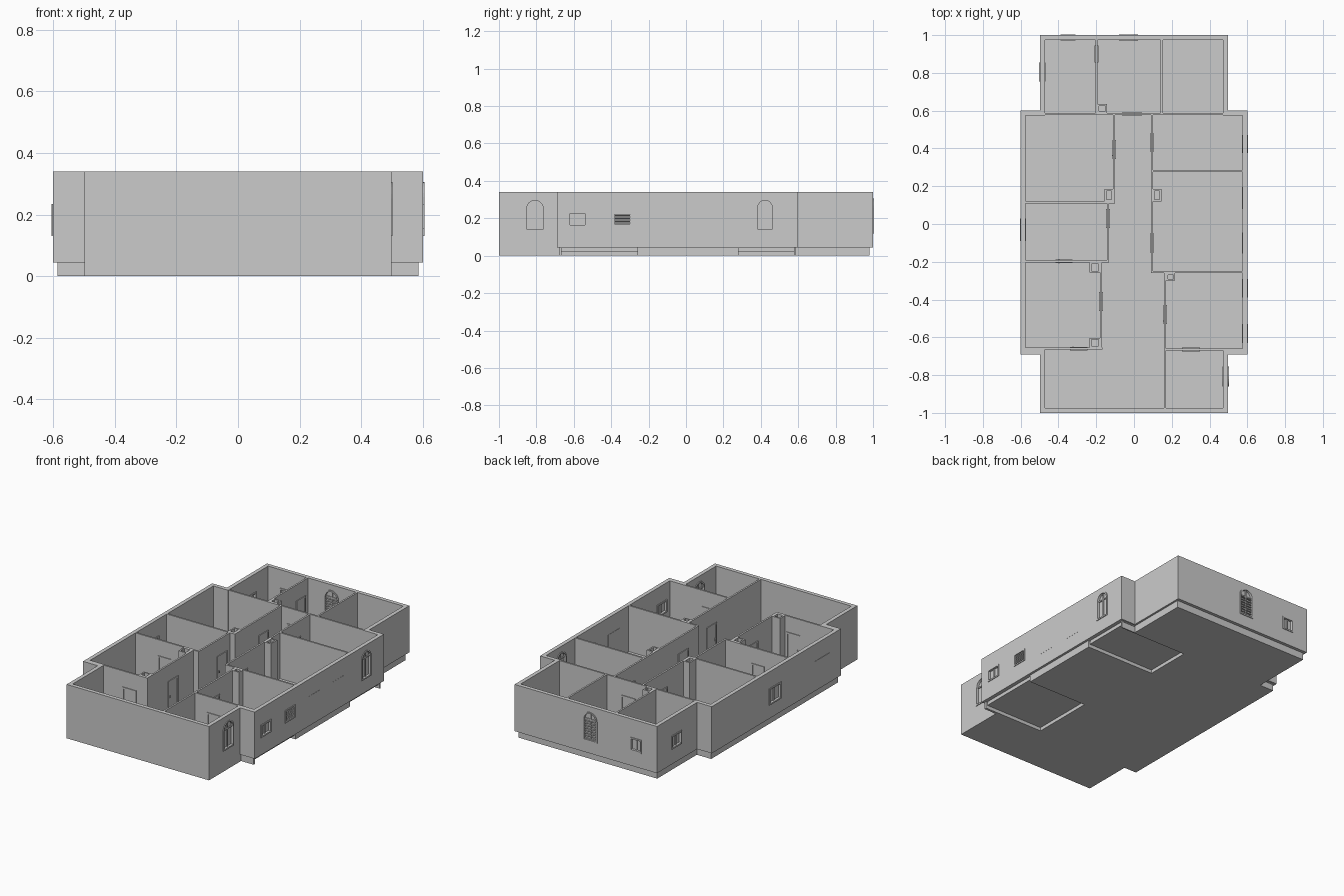
import bpy, bmesh, math

if "Cube" in bpy.data.objects:
    bpy.data.objects.remove(bpy.data.objects["Cube"])

TOP = 0.34
FLOOR = 0.05


def make(name, build):
    bm = bmesh.new()
    build(bm)
    bmesh.ops.recalc_face_normals(bm, faces=bm.faces[:])
    me = bpy.data.meshes.new(name)
    bm.to_mesh(me)
    bm.free()
    ob = bpy.data.objects.new(name, me)
    bpy.context.collection.objects.link(ob)
    return ob


# place a profile point (a, b) at depth d across the given axis
def put(axis, a, b, d):
    return {'x': (d, a, b), 'y': (a, d, b), 'z': (a, b, d)}[axis]


def prism(bm, pts, d0, d1, axis='z'):
    lo = [bm.verts.new(put(axis, a, b, d0)) for a, b in pts]
    hi = [bm.verts.new(put(axis, a, b, d1)) for a, b in pts]
    bm.faces.new(lo)
    bm.faces.new(hi)
    for i in range(len(pts)):
        j = (i + 1) % len(pts)
        bm.faces.new((lo[i], lo[j], hi[j], hi[i]))


def ring(bm, outer, inner, d0, d1, axis='z'):
    loops = [[bm.verts.new(put(axis, a, b, d)) for a, b in p]
             for p, d in ((outer, d0), (outer, d1), (inner, d1), (inner, d0))]
    n = len(outer)
    for k in range(4):
        A, B = loops[k], loops[(k + 1) % 4]
        for i in range(n):
            j = (i + 1) % n
            bm.faces.new((A[i], A[j], B[j], B[i]))


def rect(a0, a1, b0, b1, t=0):
    return [(a0 + t, b0 + t), (a1 - t, b0 + t), (a1 - t, b1 - t), (a0 + t, b1 - t)]


def opening(a0, a1, b0, b1, arch, t=0):
    if not arch:
        return rect(a0, a1, b0, b1, t)
    c, r = (a0 + a1) / 2, (a1 - a0) / 2
    spring = b1 - r
    r -= t
    return [(c - r, b0 + t), (c + r, b0 + t)] + [
        (c + r * math.cos(math.pi * i / 12), spring + r * math.sin(math.pi * i / 12))
        for i in range(13)]


def box(bm, x0, x1, y0, y1, z0, z1):
    prism(bm, rect(x0, x1, y0, y1), z0, z1)


def cut(ob, cutter):
    cutter.hide_render = True
    m = ob.modifiers.new("cut", 'BOOLEAN')
    m.operation = 'DIFFERENCE'
    m.solver = 'EXACT'
    m.object = cutter
    bpy.context.view_layer.objects.active = ob
    bpy.ops.object.modifier_apply(modifier="cut")
    bpy.data.objects.remove(cutter)


# stepped footprint, inset by t
def footprint(t):
    xs, xw, y0, y1, y2, y3 = 0.4975 - t, 0.6 - t, -1 + t, -0.69 + t, 0.6 - t, 1 - t
    right = [(xs, y0), (xs, y1), (xw, y1), (xw, y2), (xs, y2), (xs, y3)]
    return right + [(-x, y) for x, y in reversed(right)]


# windows: axis, wall centre depth, a0, a1, z0, z1, arch, style
windows = [
    ('x', 0.485, -0.86, -0.755, 0.13, 0.305, True, 'bars'),
    ('x', 0.5875, -0.63, -0.53, 0.155, 0.235, False, 'bars'),
    ('x', 0.5875, -0.39, -0.29, 0.155, 0.235, False, 'slats'),
    ('x', 0.5875, 0.375, 0.47, 0.13, 0.305, True, 'bars'),
    ('x', -0.485, 0.755, 0.855, 0.14, 0.225, False, 'bars'),
    ('x', -0.5875, -0.09, 0.03, 0.13, 0.235, False, 'bars'),
    ('y', 0.9875, -0.39, -0.31, 0.14, 0.225, False, 'bars'),
    ('y', 0.9875, -0.08, 0.02, 0.12, 0.305, True, 'grid'),
]

# outer walls with window holes
walls = make("outer_walls", lambda bm: ring(bm, footprint(0), footprint(0.025), 0.045, TOP))


def holes(bm):
    for axis, d, a0, a1, z0, z1, arch, style in windows:
        prism(bm, opening(a0, a1, z0, z1, arch, 0.003), d - 0.04, d + 0.04, axis)


cut(walls, make("window_cutter", holes))


# window frames, panes, bars
def window(bm, axis, d, a0, a1, z0, z1, arch, style):
    args = (a0, a1, z0, z1, arch)
    ring(bm, opening(*args), opening(*args, 0.009), d - 0.017, d + 0.017, axis)
    prism(bm, opening(*args, 0.004), d - 0.002, d + 0.002, axis)
    c, spring = (a0 + a1) / 2, z1 - ((a1 - a0) / 2 if arch else 0)
    if style in ('bars', 'grid'):
        prism(bm, rect(c - 0.004, c + 0.004, z0 + 0.005, z1 - 0.005), d - 0.008, d + 0.008, axis)
        if arch:
            prism(bm, rect(a0 + 0.005, a1 - 0.005, spring - 0.004, spring + 0.004),
                  d - 0.008, d + 0.008, axis)
    if style in ('slats', 'grid'):
        n = 8
        for i in range(n):
            z = z0 + 0.012 + (spring - z0 - 0.024) * i / (n - 1)
            prism(bm, rect(a0 + 0.005, a1 - 0.005, z - 0.002, z + 0.002),
                  d - 0.011, d + 0.011, axis)


for w in windows:
    make("window", lambda bm: window(bm, *w))

# closed shutter panels, nearly flush with the wall
for x, y0, y1 in ((0.5875, -0.155, -0.045), (0.5875, 0.08, 0.195), (-0.5875, -0.58, -0.43)):
    out = 0.0135 if x > 0 else 0.012
    make("shutter_panel", lambda bm: prism(bm, rect(y0, y1, 0.133, 0.233), x - 0.0145, x + out, 'x'))


# foundation slab and the two raised floors
def slab(bm):
    x = 0.585
    pts = [(0.4975, -1), (0.4975, -0.68), (x, -0.68), (x, 0.585), (0.485, 0.585), (0.485, 0.98)]
    prism(bm, pts + [(-a, b) for a, b in reversed(pts)], 0, FLOOR)


base = make("foundation_slab", slab)
raised = [(0.165, -0.665, -0.26), (0.1, 0.28, 0.578)]


def notches(bm):
    for x, y0, y1 in raised:
        box(bm, x, 0.7, y0, y1, -0.1, 0.1)


cut(base, make("slab_cutter", notches))
for x, y0, y1 in raised:
    make("raised_floor", lambda bm: box(bm, x, 0.576, y0, y1, 0.022, 0.07))
# apron closing the front walls down to the ground
make("front_skirt", lambda bm: ring(bm, rect(-0.4975, 0.4975, -1, -0.69),
                                    rect(-0.4725, 0.4725, -0.975, -0.70), 0, 0.046))

# interior partitions: x0, x1, y0, y1
H = 0.0055
across = [(-0.58, 0.58, 0.583), (-0.58, -0.1, 0.115), (-0.58, -0.133, -0.197),
          (-0.58, -0.168, -0.66), (0.09, 0.58, 0.28), (0.09, 0.58, -0.255), (0.16, 0.58, -0.665)]
along = [(-0.198, 0.583, 0.98), (0.147, 0.583, 0.98), (-0.105, 0.11, 0.583),
         (-0.138, -0.2, 0.115), (-0.174, -0.665, -0.197), (0.095, -0.255, 0.583),
         (0.165, -0.98, -0.255)]


for x0, x1, y in across:
    make("partition_wall", lambda bm: box(bm, x0, x1, y - H, y + H, FLOOR - 0.01, TOP))
for x, y0, y1 in along:
    make("partition_wall", lambda bm: box(bm, x - H, x + H, y0, y1, FLOOR - 0.01, TOP))

# hollow corner ducts
for x0, x1, y0, y1 in ((-0.193, -0.142, 0.588, 0.635), (-0.155, -0.11, 0.12, 0.185),
                       (0.1, 0.145, 0.12, 0.185), (-0.235, -0.179, -0.258, -0.202),
                       (0.17, 0.218, -0.3, -0.26), (-0.235, -0.179, -0.655, -0.603)):
    make("corner_duct", lambda bm: ring(bm, rect(x0, x1, y0, y1), rect(x0, x1, y0, y1, 0.009),
                                        FLOOR - 0.01, TOP))


# interior doors: frame and leaf panel proud of the partition
def door(bm, axis, d, a0, a1):
    ring(bm, rect(a0, a1, FLOOR - 0.005, 0.24), rect(a0, a1, FLOOR - 0.005, 0.24, 0.009),
         d - 0.01, d + 0.01, axis)
    prism(bm, rect(a0 + 0.005, a1 - 0.005, FLOOR, 0.235), d - 0.0065, d + 0.0065, axis)
    prism(bm, rect(a0 + 0.014, a0 + 0.02, 0.13, 0.145), d - 0.011, d + 0.011, axis)


for d in (('x', -0.105, 0.345, 0.445), ('x', -0.174, -0.46, -0.36), ('x', -0.138, -0.02, 0.08),
          ('x', -0.198, 0.855, 0.945), ('x', 0.095, 0.385, 0.48), ('x', 0.095, -0.15, -0.05),
          ('x', 0.165, -0.53, -0.43), ('y', -0.66, -0.34, -0.245), ('y', -0.197, -0.415, -0.325),
          ('y', -0.665, 0.255, 0.35), ('y', 0.583, -0.06, 0.04)):
    make("door", lambda bm: door(bm, *d))
